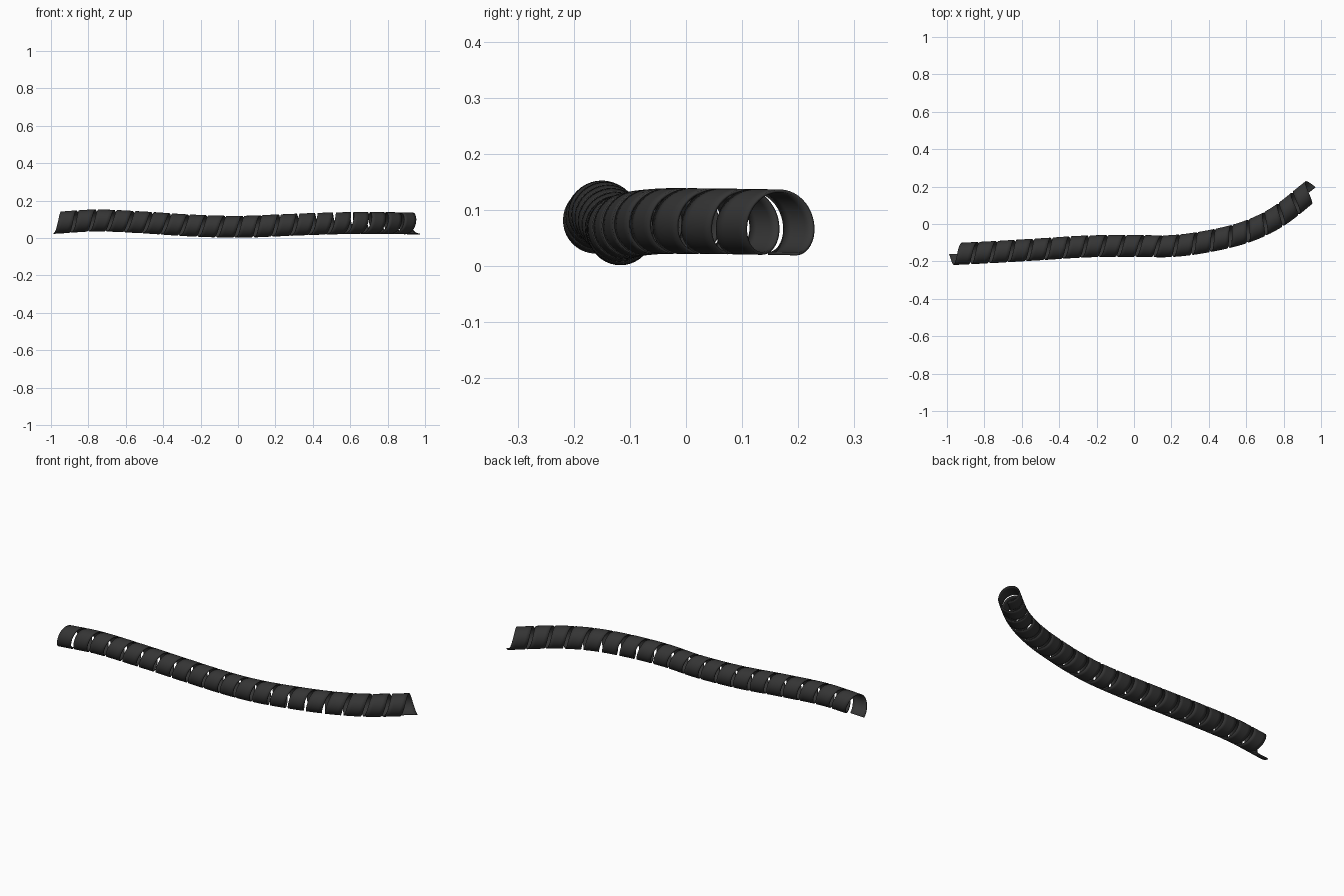
import bpy, bmesh, math
from mathutils import Vector

if "Cube" in bpy.data.objects:
    bpy.data.objects.remove(bpy.data.objects["Cube"])

# Centre line of the wrap
PATH = [Vector(p) for p in [
    (-0.95, -0.16, 0.083), (-0.75, -0.15, 0.094), (-0.5, -0.135, 0.083),
    (-0.25, -0.12, 0.067), (0, -0.117, 0.06), (0.2, -0.118, 0.067),
    (0.4, -0.092, 0.075), (0.6, -0.042, 0.08), (0.77, 0.04, 0.08),
    (0.94, 0.172, 0.078)]]
RADIUS, WIDTH, THICK = 0.056, 0.082, 0.005
TURNS, STEPS, ROWS = 20, 40, 4


def spline(a, b, c, d, t):
    return 0.5 * (2*b + (c-a)*t + (2*a-5*b+4*c-d)*t*t + (3*b-a-3*c+d)*t**3)


# Dense samples with accumulated length
pts = [2*PATH[0] - PATH[1]] + PATH + [2*PATH[-1] - PATH[-2]]
dense = [spline(*pts[i:i+4], k/30) for i in range(len(pts)-3) for k in range(30)]
dense.append(PATH[-1])
dense.insert(0, dense[0] + (dense[0]-dense[1]).normalized() * 0.2)
dense.append(dense[-1] + (dense[-1]-dense[-2]).normalized() * 0.2)
dist = [-0.2]
for p, q in zip(dense, dense[1:]):
    dist.append(dist[-1] + (q-p).length)
length = dist[-1] - 0.2


def at(s):
    i = 0
    while i < len(dist)-2 and dist[i+1] < s:
        i += 1
    return dense[i].lerp(dense[i+1], (s-dist[i]) / (dist[i+1]-dist[i]))


# Helical band wound round the centre line
bm = bmesh.new()
rows = []
n = TURNS * STEPS
for k in range(n+1):
    ang = -math.pi/2 + 2*math.pi*k/STEPS
    row = []
    for j in range(ROWS+1):
        s = length*k/n + WIDTH*(j/ROWS-0.5)
        c = at(s)
        tan = (at(s+0.03) - at(s-0.03)).normalized()
        front = tan.cross(Vector((0, 0, 1))).normalized()
        up = front.cross(tan)
        row.append(bm.verts.new(c + RADIUS*(front*math.cos(ang) + up*math.sin(ang))))
    rows.append(row)
for a, b in zip(rows, rows[1:]):
    for j in range(ROWS):
        bm.faces.new((a[j], a[j+1], b[j+1], b[j]))
mesh = bpy.data.meshes.new("spiral_cable_wrap")
bm.to_mesh(mesh)
bm.free()
wrap = bpy.data.objects.new("spiral_cable_wrap", mesh)
bpy.context.collection.objects.link(wrap)

# Band thickness
sol = wrap.modifiers.new("thickness", 'SOLIDIFY')
sol.thickness = THICK
sol.offset = 0

# Dark plastic
mat = bpy.data.materials.new("dark_plastic")
mat.diffuse_color = (0.035, 0.035, 0.035, 1)
mat.use_nodes = True
mat.node_tree.nodes["Principled BSDF"].inputs["Base Color"].default_value = mat.diffuse_color
mesh.materials.append(mat)

bpy.context.view_layer.objects.active = wrap
wrap.select_set(True)
bpy.ops.object.shade_smooth_by_angle(angle=math.radians(40))
